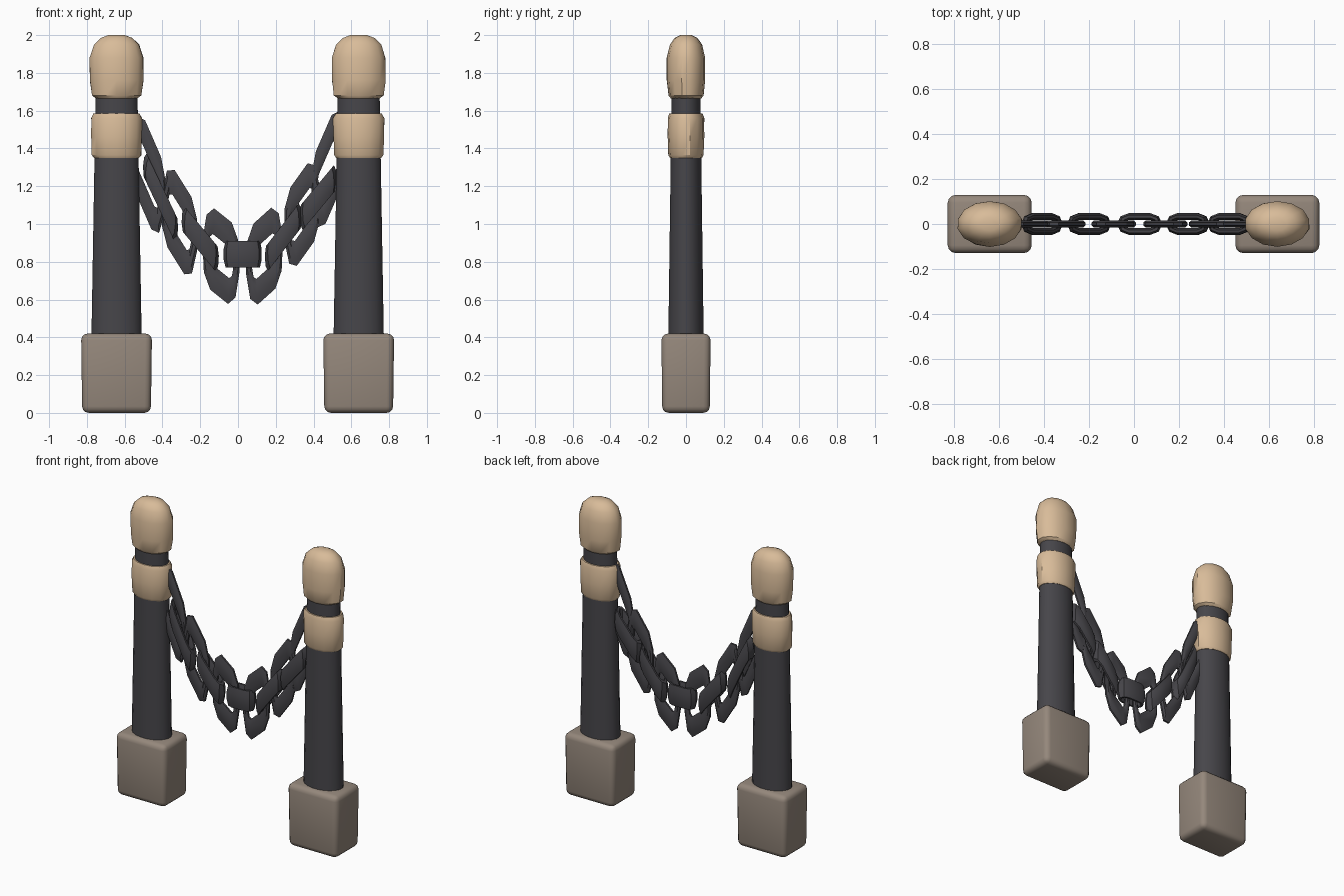
import bpy, bmesh, math, random
from mathutils import Vector, Matrix

if "Cube" in bpy.data.objects:
    bpy.data.objects.remove(bpy.data.objects["Cube"])

random.seed(4)


def material(name, rgb):
    m = bpy.data.materials.new(name)
    m.diffuse_color = (*rgb, 1)
    m.use_nodes = True
    m.node_tree.nodes["Principled BSDF"].inputs["Base Color"].default_value = m.diffuse_color
    return m


TAN = material("pale wood", (0.69, 0.50, 0.32))
IRON = material("dark iron", (0.062, 0.060, 0.068))
STONE = material("grey brown stone", (0.30, 0.245, 0.20))


def finish(bm, name, mat, angle):
    bmesh.ops.recalc_face_normals(bm, faces=bm.faces)
    me = bpy.data.meshes.new(name)
    bm.to_mesh(me)
    bm.free()
    me.materials.append(mat)
    ob = bpy.data.objects.new(name, me)
    bpy.context.collection.objects.link(ob)
    bpy.ops.object.select_all(action='DESELECT')
    ob.select_set(True)
    bpy.context.view_layer.objects.active = ob
    bpy.ops.object.shade_smooth_by_angle(angle=math.radians(angle))
    return ob


def bridge(bm, rings, closed):
    n = len(rings[0])
    for k in range(len(rings) if closed else len(rings) - 1):
        a, b = rings[k], rings[(k + 1) % len(rings)]
        for i in range(n):
            j = (i + 1) % n
            bm.faces.new((a[i], a[j], b[j], b[i]))


def oval_part(name, cx, profile, sides, mat, jitter=0, angle=35):
    """Oval lathe; profile rows are (z, x radius, y radius)."""
    bm = bmesh.new()
    rings = []
    for z, rx, ry in profile:
        ring = []
        for i in range(sides):
            a = 2 * math.pi * (i + 0.5) / sides
            k = 1 + random.uniform(-jitter, jitter)
            ring.append(bm.verts.new((cx + rx * k * math.cos(a), ry * k * math.sin(a), z)))
        rings.append(ring)
    bridge(bm, rings, False)
    bm.faces.new(rings[0])
    bm.faces.new(rings[-1])
    finish(bm, name, mat, angle)


# Two posts, each with a stone block, iron pole, wooden band and wooden cap
for side, cx in (("left", -0.643), ("right", 0.639)):
    bm = bmesh.new()
    bmesh.ops.create_cube(bm, size=1)
    for v in bm.verts:
        t = 0.97 if v.co.z < 0 else 1.0
        v.co = (cx + v.co.x * 0.375 * t, v.co.y * 0.26 * t, 0.21 + v.co.z * 0.42)
    bmesh.ops.bevel(bm, geom=bm.edges[:], offset=0.035, segments=3, profile=0.5, affect='EDGES')
    finish(bm, side + "_stone_base", STONE, 40)

    oval_part(side + "_pole", cx, [(0.38, 0.135, 0.095), (1.70, 0.112, 0.077)], 20, IRON)
    oval_part(side + "_band", cx,
              [(1.35, 0.122, 0.085), (1.365, 0.134, 0.093), (1.46, 0.137, 0.096),
               (1.56, 0.138, 0.096), (1.585, 0.125, 0.088)], 14, TAN, 0.01)
    oval_part(side + "_cap", cx,
              [(1.665, 0.112, 0.080), (1.68, 0.134, 0.093), (1.76, 0.145, 0.101),
               (1.88, 0.145, 0.101), (1.95, 0.122, 0.085), (1.985, 0.085, 0.060),
               (2.0, 0.045, 0.030)], 14, TAN, 0.012)

# Chain links: ovals built round, then squeezed in x and y
SX, SY = 0.24, 0.22


def link(index, x, z, slope, edge_on):
    bm = bmesh.new()
    half, width, r, sides = 0.20, 0.15, 0.075, 8
    path = []
    for end in (1, -1):
        for k in range(5):
            a = math.radians(-90 + 45 * k)
            path.append((end * (half + width * math.cos(a)), end * width * math.sin(a),
                         end * math.cos(a), end * math.sin(a)))
    turn = Matrix.Rotation(-math.atan(slope * SX), 4, 'Y')
    if edge_on:
        turn = turn @ Matrix.Rotation(math.pi / 2, 4, 'X')
    rings = []
    for px, pz, nx, nz in path:
        ring = []
        for i in range(sides):
            b = 2 * math.pi * (i + 0.5) / sides
            p = turn @ Vector((px + nx * r * math.cos(b), r * math.sin(b),
                               pz + nz * r * math.cos(b)))
            ring.append(bm.verts.new((x + p.x * SX, p.y * SY, z + p.z)))
        rings.append(ring)
    bridge(bm, rings, True)
    finish(bm, "chain_link_%d" % index, IRON, 30)


# x, z and visible slope of each link, left to right
LINKS = [(-0.475, 1.26, -2.3), (-0.41, 1.14, -2.1), (-0.31, 1.01, -1.6), (-0.20, 0.92, -1.2),
         (-0.09, 0.83, -0.8), (0.025, 0.84, 0), (0.14, 0.83, 0.9), (0.24, 0.93, 1.3),
         (0.34, 1.05, 1.4), (0.425, 1.14, 1.2), (0.48, 1.29, 2.3)]
for n, (x, z, slope) in enumerate(LINKS):
    link(n + 1, x, z, slope, n % 2 == 1)
